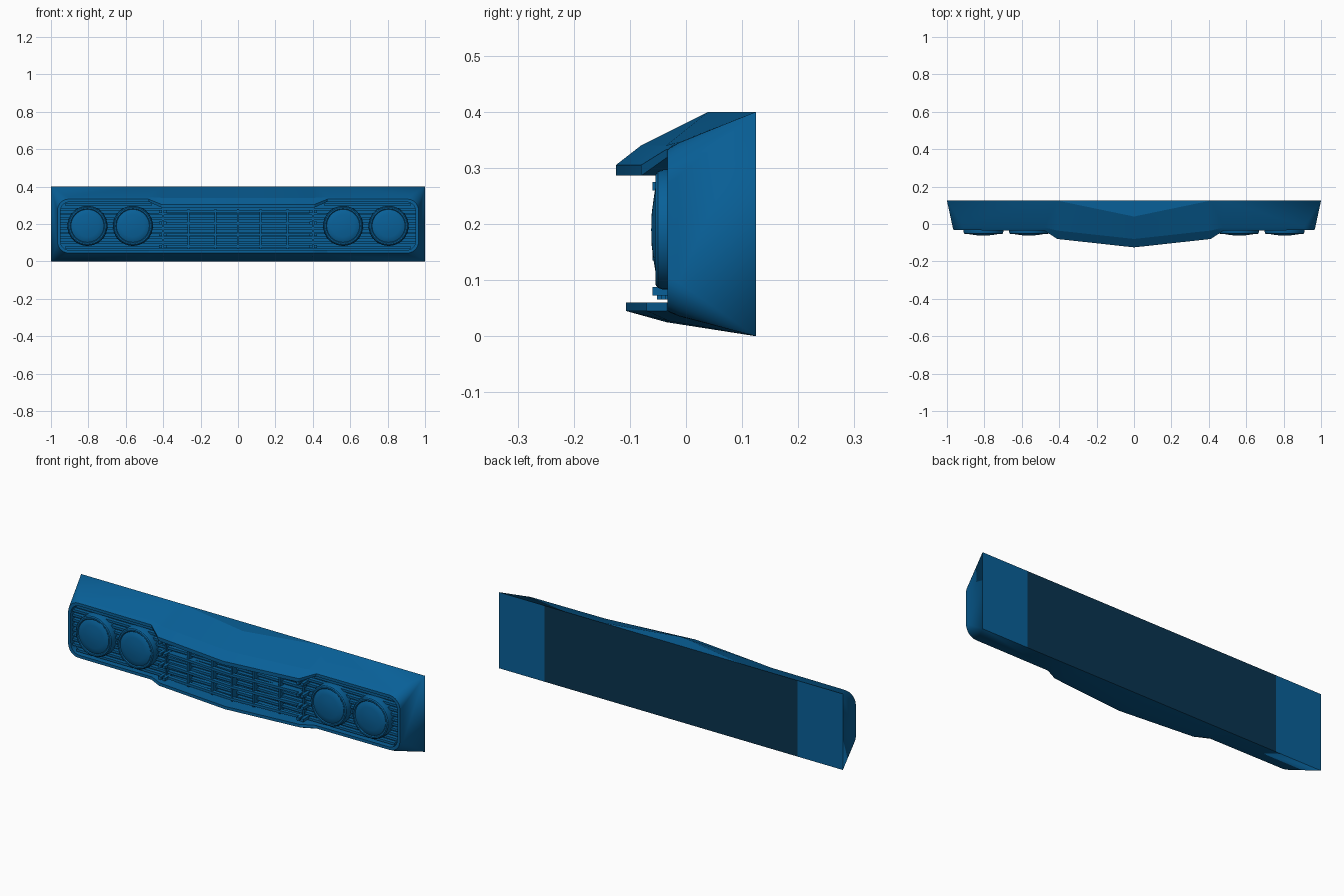
import bpy, bmesh, math
from mathutils import Vector

cube = bpy.data.objects.get("Cube")
if cube:
    bpy.data.objects.remove(cube, do_unlink=True)


def make_material(name, colour):
    mat = bpy.data.materials.new(name)
    mat.use_nodes = True
    mat.diffuse_color = colour
    mat.node_tree.nodes["Principled BSDF"].inputs["Base Color"].default_value = colour
    return mat


blue = make_material("blue_paint", (0.0025, 0.117, 0.314, 1))
navy = make_material("dark_navy", (0.0025, 0.033, 0.078, 1))


def finish(bm, name, material=blue, smooth_angle=0):
    """Turn a half model into an object mirrored across x."""
    mesh = bpy.data.meshes.new(name)
    bm.to_mesh(mesh)
    bm.free()
    mesh.materials.append(material)
    obj = bpy.data.objects.new(name, mesh)
    bpy.context.collection.objects.link(obj)
    if smooth_angle:
        bpy.ops.object.select_all(action='DESELECT')
        obj.select_set(True)
        bpy.context.view_layer.objects.active = obj
        bpy.ops.object.shade_smooth_by_angle(angle=math.radians(smooth_angle))
    mirror = obj.modifiers.new("Mirror", 'MIRROR')
    mirror.merge_threshold = 0.0005


def add_face(bm, points):
    bm.faces.new([bm.verts.new(p) for p in points])


def bar(bm, a, b, depth, height):
    """Box bar from a to b (front centre line), running back by depth."""
    a, b = Vector(a), Vector(b)
    up, back = Vector((0, 0, height / 2)), Vector((0, depth, 0))
    ends = [[bm.verts.new(p + s) for s in (up, -up, back - up, back + up)] for p in (a, b)]
    for i in range(4):
        j = (i + 1) % 4
        bm.faces.new((ends[0][i], ends[0][j], ends[1][j], ends[1][i]))
    bm.faces.new(ends[0][::-1])
    bm.faces.new(ends[1])


STEPS = 8


def rim_loop(top, bottom, side, radius):
    """Half outline: upper points, two rounded side corners, lower points."""
    x, y = side
    zt, zb = top[-1][2], bottom[-1][2]
    pts = list(top)
    for cz, start in ((zt - radius, 90), (zb + radius, 0)):
        for k in range(STEPS + 1):
            a = math.radians(start - 90 * k / STEPS)
            pts.append((x - radius + radius * math.cos(a), y, cz + radius * math.sin(a)))
    return pts + list(reversed(bottom))


# Outer shell: back edge, bent shoulder, front lip, inner lip and recess
corner = STEPS + 1
back = ([(0, .04, .4), (.41, .125, .4), (.48, .125, .4)]
        + [(1, .125, .4)] * corner + [(1, .125, 0)] * corner
        + [(.48, .125, 0), (.41, .125, 0), (0, .125, 0)])
shoulder = rim_loop([(0, -.08, .34), (.41, -.035, .34), (.48, -.018, .345)],
                    [(0, -.035, .025), (.41, -.03, .027), (.48, -.015, .036)], (.97, -.014), .06)
lip = rim_loop([(0, -.125, .305), (.41, -.08, .305), (.48, -.035, .333)],
               [(0, -.107, .045), (.41, -.07, .045), (.48, -.035, .045)], (.965, -.033), .06)
inner = rim_loop([(0, -.125, .286), (.405, -.08, .286), (.475, -.035, .318)],
                 [(0, -.107, .06), (.405, -.07, .06), (.475, -.035, .06)], (.95, -.033), .05)
recess = [(x, 0, z) for x, y, z in inner]

bm = bmesh.new()
loops = [[bm.verts.new(p) for p in loop] for loop in (back, shoulder, lip, inner, recess)]
for a, b in zip(loops, loops[1:]):
    for i in range(len(a) - 1):
        bm.faces.new((a[i], b[i], b[i + 1], a[i + 1]))
bm.faces.new(loops[-1][::-1])
add_face(bm, [(0, .04, .4), (.41, .125, .4), (0, .125, .4)])
add_face(bm, [(.735, .125, 0), (.735, .125, .4), (1, .125, .4), (1, .125, 0)])
bmesh.ops.remove_doubles(bm, verts=bm.verts, dist=0.0002)
finish(bm, "grille_shell", smooth_angle=13)

# Dark backing sheet across the middle of the rear
bm = bmesh.new()
add_face(bm, [(0, .125, 0), (0, .125, .4), (.735, .125, .4), (.735, .125, 0)])
finish(bm, "backing_sheet", navy)

# Fine slats behind the lamps and centre bars
bm = bmesh.new()
for i in range(10):
    z = .075 + i * .0255
    end = .925 if i in (0, 9) else .948
    start = .46 if i == 9 else 0
    bar(bm, (start, -.02, z), (end, -.02, z), .022, .012)
finish(bm, "fine_slats")

# V-shaped centre bars with end clips
bm = bmesh.new()
clips = bmesh.new()
for i in range(4):
    z = .08 + i * .0625
    bar(bm, (0, -.06, z), (.41, -.035, z), .02, .013)
    for x in (.39, .415):
        bar(clips, (x - .008, -.06, z), (x + .008, -.06, z), .06, .015)
finish(bm, "centre_bars")
finish(clips, "bar_clips")

# Upright posts behind the bars
bm = bmesh.new()
for x in (0, .12, .265, .40):
    y = -.052 + x * .06
    bar(bm, (max(x - .005, 0), y, .173), (x + .005, y, .173), -y, .215)
finish(bm, "upright_posts")

# Round twin lamps, spun from a radius and depth profile
PROFILE = [(.107, 0), (.107, -.040), (.104, -.050), (.099, -.054), (.092, -.054),
           (.088, -.050), (.084, -.053), (.06, -.057), (.03, -.061), (0, -.062)]
SIDES = 40
for name, cx in (("inner_lamps", .562), ("outer_lamps", .805)):
    bm = bmesh.new()
    rings = []
    for r, y in PROFILE:
        ring = []
        for k in range(SIDES):
            a = math.tau * k / SIDES
            ring.append(bm.verts.new((cx + r * math.cos(a), y, .19 + r * math.sin(a))))
        rings.append(ring)
    for a, b in zip(rings, rings[1:]):
        for k in range(SIDES):
            n = (k + 1) % SIDES
            bm.faces.new((a[k], a[n], b[n], b[k]))
    bmesh.ops.remove_doubles(bm, verts=bm.verts, dist=0.0002)
    finish(bm, name, smooth_angle=30)
